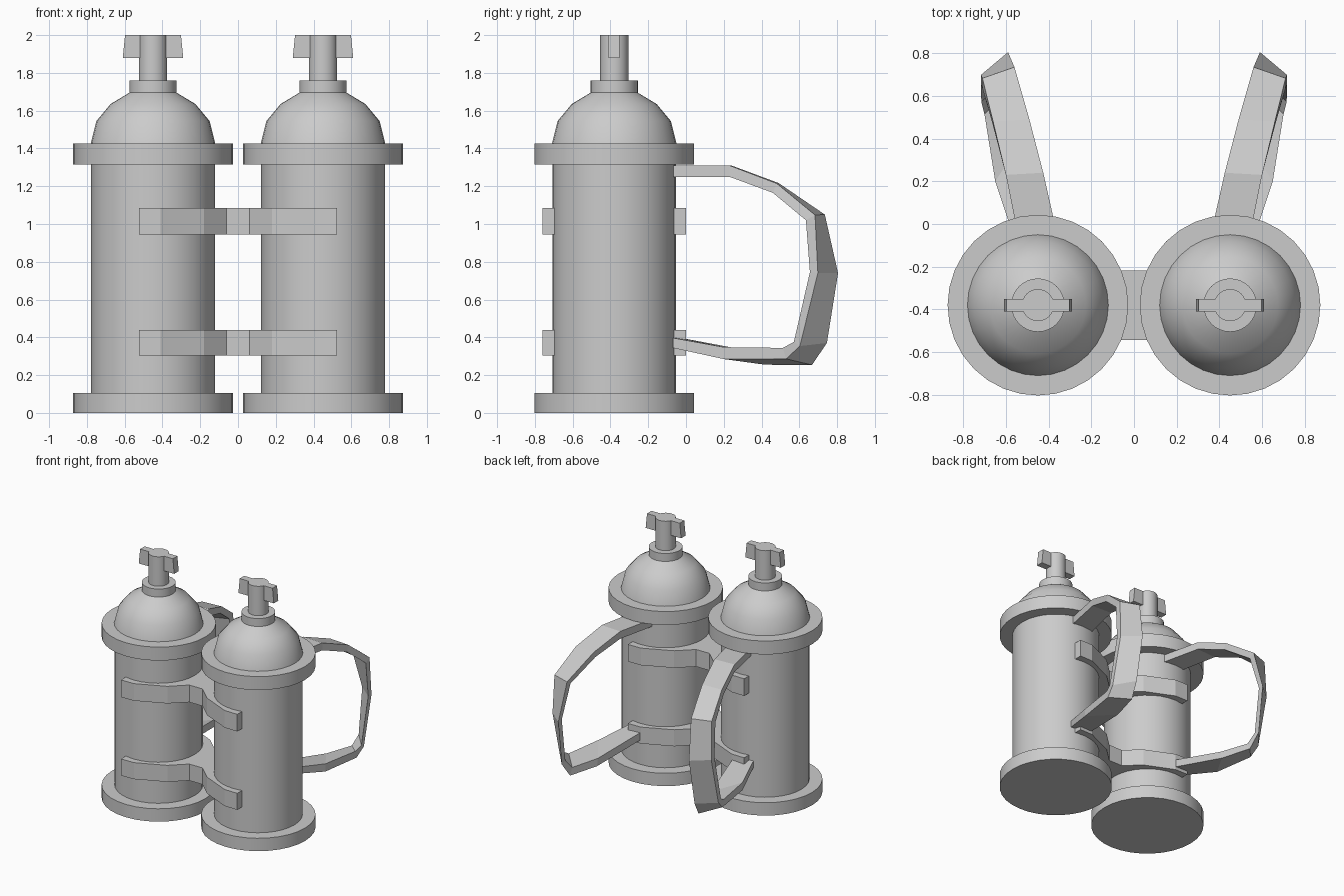
import bpy, bmesh, math

if "Cube" in bpy.data.objects:
    bpy.data.objects.remove(bpy.data.objects["Cube"])

CX, CY = 0.45, -0.38   # tank axis


def finish(name, bm, smooth=None):
    bmesh.ops.recalc_face_normals(bm, faces=bm.faces)
    me = bpy.data.meshes.new(name)
    bm.to_mesh(me)
    bm.free()
    ob = bpy.data.objects.new(name, me)
    bpy.context.collection.objects.link(ob)
    if smooth:
        bpy.ops.object.select_all(action='DESELECT')
        ob.select_set(True)
        bpy.context.view_layer.objects.active = ob
        bpy.ops.object.shade_smooth_by_angle(angle=math.radians(smooth))
    return ob


def lathe(name, profile, cx, n=32):
    bm = bmesh.new()
    rings = [[bm.verts.new((cx + r * math.cos(2 * math.pi * i / n),
                            CY + r * math.sin(2 * math.pi * i / n), z))
              for i in range(n)] for r, z in profile]
    for a, b in zip(rings, rings[1:]):
        for i in range(n):
            j = (i + 1) % n
            bm.faces.new((a[i], a[j], b[j], b[i]))
    bm.faces.new(rings[0])
    bm.faces.new(rings[-1])
    return finish(name, bm, 35)


def loft(name, sections):
    bm = bmesh.new()
    rings = [[bm.verts.new(p) for p in s] for s in sections]
    k = len(rings[0])
    for a, b in zip(rings, rings[1:]):
        for i in range(k):
            j = (i + 1) % k
            bm.faces.new((a[i], a[j], b[j], b[i]))
    bm.faces.new(rings[0])
    bm.faces.new(rings[-1])
    return finish(name, bm)


# Tank profile: base flange, body, upper flange, dome, collar, stem
tank = [(0.423, 0), (0.423, 0.105), (0.327, 0.105), (0.327, 1.315),
        (0.423, 1.315), (0.423, 1.425), (0.33, 1.425), (0.30, 1.545),
        (0.225, 1.635), (0.125, 1.695), (0.125, 1.76), (0.075, 1.76),
        (0.075, 2.0)]

# Handle stations: outboard edge x, outer y/z, inner y/z; inboard edge likewise
handle = [
    ((0.54, -0.07, 1.31, -0.07, 1.25), (0.355, -0.07, 1.31, -0.07, 1.25)),
    ((0.60, 0.23, 1.31, 0.23, 1.25), (0.425, 0.24, 1.31, 0.24, 1.25)),
    ((0.66, 0.48, 1.215, 0.46, 1.165), (0.49, 0.49, 1.217, 0.47, 1.17)),
    ((0.71, 0.683, 1.048, 0.635, 1.02), (0.56, 0.735, 1.05, 0.69, 1.02)),
    ((0.717, 0.698, 0.74, 0.656, 0.745), (0.59, 0.805, 0.74, 0.76, 0.745)),
    ((0.715, 0.603, 0.354, 0.571, 0.376), (0.60, 0.746, 0.37, 0.70, 0.385)),
    ((0.70, 0.53, 0.286, 0.513, 0.344), (0.58, 0.667, 0.254, 0.64, 0.31)),
    ((0.65, 0.20, 0.285, 0.20, 0.348), (0.51, 0.42, 0.255, 0.41, 0.315)),
    ((0.56, -0.07, 0.344, -0.07, 0.397), (0.40, -0.07, 0.344, -0.07, 0.405)),
]

for side, s in (("left", -1), ("right", 1)):
    lathe(side + "_tank", tank, s * CX)

    # Valve crossbar, slightly wider at the bottom
    loft(side + "_valve_bar",
         [[(s * CX + a * w, CY + b * 0.029, z)
           for a, b in ((-1, -1), (1, -1), (1, 1), (-1, 1))]
          for w, z in ((0.16, 1.88), (0.148, 2.0))])

    # Twisted handle at the back
    loft(side + "_handle",
         [[(s * n[0], n[1], n[2]), (s * n[0], n[3], n[4]),
           (s * f[0], f[3], f[4]), (s * f[0], f[1], f[2])] for n, f in handle])

# Straps joining both tanks (distance from axis line mirrored front/back)
quarter = [(0.525, 0.38), (0.41, 0.378), (0.18, 0.275), (0.06, 0.163)]
half = quarter + [(-x, d) for x, d in reversed(quarter)]
outline = [(x, CY - d) for x, d in half] + [(x, CY + d) for x, d in reversed(half)]
for name, z0, z1 in (("lower_strap", 0.305, 0.44), ("upper_strap", 0.945, 1.085)):
    loft(name, [[(x, y, z) for x, y in outline] for z in (z0, z1)])
